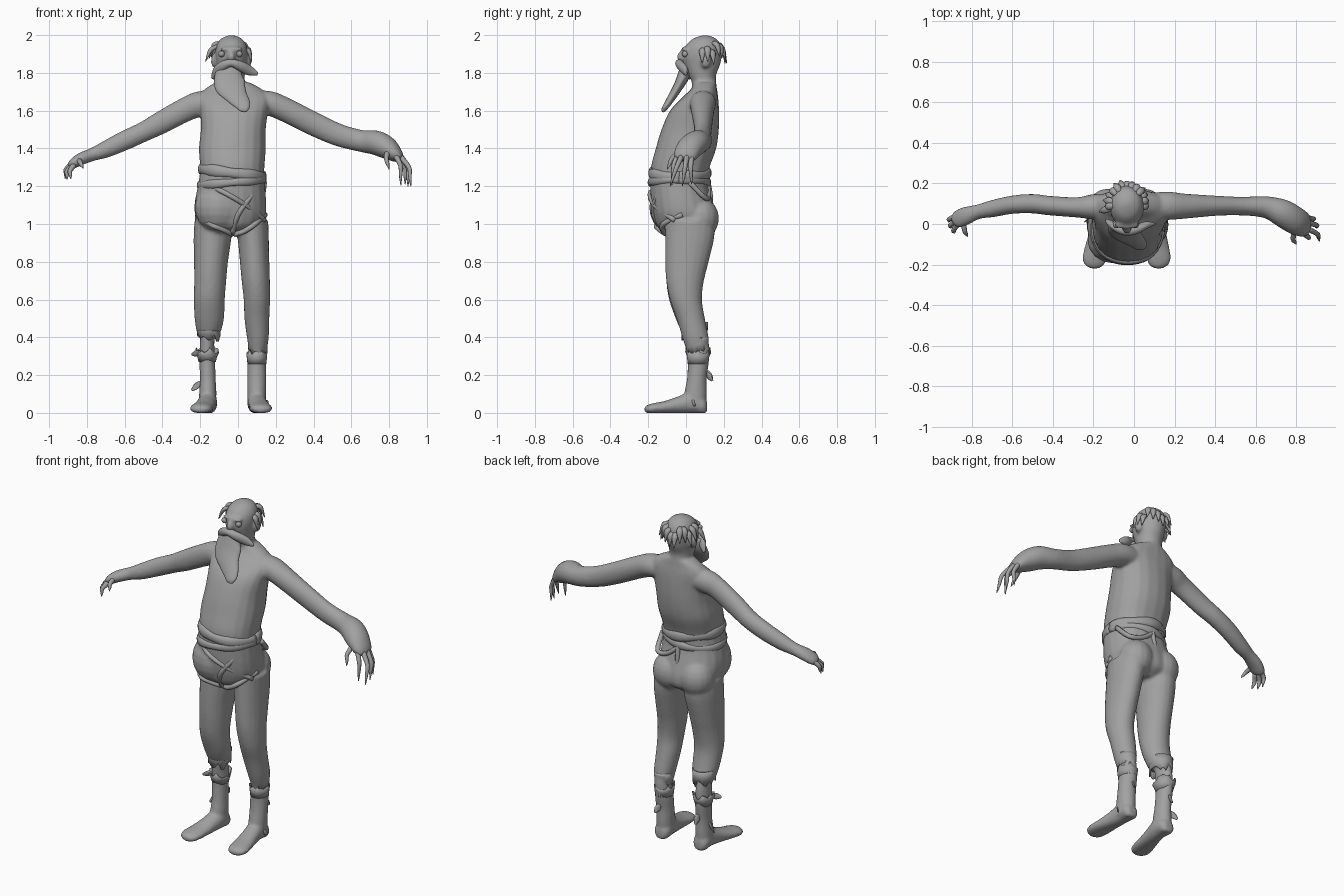
import bpy, bmesh, math, random
from mathutils import Vector

random.seed(4)
X, Y, Z = Vector((1, 0, 0)), Vector((0, 1, 0)), Vector((0, 0, 1))
grey = bpy.data.materials.new("plain_grey")
grey.diffuse_color = (0.36, 0.36, 0.36, 1)


def spline(rows, steps):
    """Catmull-Rom samples through rows of numbers."""
    out = []
    for i in range(len(rows) - 1):
        a, b, c, d = (rows[max(0, min(len(rows) - 1, i + k))] for k in (-1, 0, 1, 2))
        for s in range(steps):
            t = s / steps
            out.append([0.5 * (2 * q + (r - p) * t + (2 * p - 5 * q + 4 * r - e) * t * t
                               + (3 * q - p - 3 * r + e) * t ** 3)
                        for p, q, r, e in zip(a, b, c, d)])
    return out + [list(rows[-1])]


def loft(bm, rows, ref=Y, axis=None, sides=20, steps=4, power=1.0):
    """Closed skin through ellipses (x, y, z, radius along ref, other radius)."""
    rows = spline(rows, steps)
    pts = [Vector(r[:3]) for r in rows]
    rings = []
    for i, r in enumerate(rows):
        t = axis or (pts[min(i + 1, len(pts) - 1)] - pts[max(i - 1, 0)]).normalized()
        u = (ref - t * ref.dot(t)).normalized()
        v = t.cross(u)
        ring = []
        for k in range(sides):
            a = 2 * math.pi * k / sides
            c, s = math.cos(a), math.sin(a)
            c, s = (math.copysign(abs(q) ** power, q) for q in (c, s))
            p = pts[i] + u * c * max(r[3], .002) + v * s * max(r[4], .002)
            p.z = max(p.z, 0)
            ring.append(bm.verts.new(p))
        rings.append(ring)
    for a, b in zip(rings, rings[1:]):
        for k in range(sides):
            j = (k + 1) % sides
            bm.faces.new((a[k], a[j], b[j], b[k]))
    bm.faces.new(rings[0][::-1])
    bm.faces.new(rings[-1])


def ball(bm, loc, size):
    new = bmesh.ops.create_uvsphere(bm, u_segments=16, v_segments=10, radius=1)["verts"]
    for v in new:
        v.co = Vector(loc) + Vector([a * b for a, b in zip(v.co, size)])


def finish(name, bm, voxel=0):
    bmesh.ops.recalc_face_normals(bm, faces=bm.faces)
    me = bpy.data.meshes.new(name)
    bm.to_mesh(me)
    bm.free()
    me.materials.append(grey)
    ob = bpy.data.objects.new(name, me)
    bpy.context.collection.objects.link(ob)
    for f in me.polygons:
        f.use_smooth = True
    if voxel:  # weld overlapping volumes into one soft skin
        m = ob.modifiers.new("weld", "REMESH")
        m.mode, m.voxel_size, m.use_smooth_shade = "VOXEL", voxel, True
        m = ob.modifiers.new("soften", "SMOOTH")
        m.factor, m.iterations = 0.5, 4
    return ob


# Torso, neck, head and arms
bm = bmesh.new()
loft(bm, [(-.03, -.04, 1.2, .165, .14), (-.03, -.03, 1.3, .17, .155), (-.03, 0, 1.4, .177, .16),
          (-.025, .022, 1.5, .172, .152), (-.02, .045, 1.6, .18, .13), (-.02, .075, 1.67, .19, .095),
          (-.025, .095, 1.715, .15, .068), (-.03, .1, 1.75, .09, .06)], X, Z, power=.88)
loft(bm, [(-.03, .1, 1.68, .085, .07), (-.033, .095, 1.75, .07, .065), (-.035, .085, 1.79, .072, .075),
          (-.035, .085, 1.84, .078, .095), (-.035, .085, 1.89, .084, .105), (-.035, .092, 1.94, .082, .095),
          (-.035, .097, 1.975, .062, .07), (-.035, .1, 1.993, .032, .035), (-.035, .1, 2, .005, .005)], X, Z)
loft(bm, [(-.1, .09, 1.64, .06, .06), (-.2, .085, 1.635, .062, .068), (-.28, .082, 1.605, .05, .064),
          (-.41, .09, 1.535, .048, .06), (-.5, .1, 1.488, .048, .053), (-.6, .095, 1.442, .045, .052),
          (-.7, .075, 1.395, .042, .045), (-.77, .06, 1.368, .036, .035), (-.83, .04, 1.345, .045, .033),
          (-.875, .02, 1.318, .042, .026), (-.89, .01, 1.305, .02, .012)])
loft(bm, [(.06, .09, 1.64, .06, .06), (.16, .09, 1.64, .07, .065), (.25, .088, 1.605, .062, .064),
          (.4, .09, 1.53, .05, .063), (.53, .088, 1.472, .046, .06), (.65, .083, 1.44, .054, .058),
          (.73, .055, 1.43, .068, .065), (.79, .02, 1.402, .07, .06), (.84, -.005, 1.362, .062, .038),
          (.86, -.012, 1.34, .04, .02)])
ball(bm, (-.035, -.02, 1.885), (.022, .028, .032))       # nose
ball(bm, (-.035, -.005, 1.925), (.065, .02, .014))       # brow
for s in (-1, 1):                                        # ears
    ball(bm, (-.035 + s * .088, .105, 1.865), (.02, .028, .04))
finish("upper_body", bm, .009)

# Trousers, bare shins and feet
bm = bmesh.new()
loft(bm, [(-.04, .02, .94, .07, .08), (-.04, .005, .98, .15, .15), (-.04, -.005, 1.04, .185, .168),
          (-.04, -.02, 1.11, .19, .165), (-.035, -.035, 1.2, .178, .155),
          (-.03, -.035, 1.28, .17, .155)], X, Z, power=.9)
for x in (-.13, .05):                                    # buttocks
    ball(bm, (x, .075, 1.03), (.1, .1, .11))
ball(bm, (-.1, -.08, 1.09), (.13, .115, .14))            # hanging cloth belly
legs = {
    "left": [(-.135, .02, 1.02, .095, .13), (-.135, .02, .93, .1, .13), (-.143, .005, .8, .09, .115),
             (-.147, -.005, .7, .085, .1), (-.152, -.005, .6, .082, .085), (-.152, .02, .5, .078, .075),
             (-.155, .045, .43, .065, .07)],
    "right": [(.07, .02, 1.02, .09, .13), (.08, .02, .93, .083, .13), (.088, .005, .8, .078, .115),
              (.094, -.005, .7, .075, .1), (.1, 0, .6, .07, .085), (.1, .025, .5, .066, .075),
              (.105, .05, .4, .058, .07), (.105, .06, .34, .048, .06)]}
shins = {
    "left": [(-.155, .04, .5, .045, .05), (-.163, .06, .38, .038, .058), (-.163, .065, .28, .042, .055),
             (-.16, .057, .18, .042, .052), (-.16, .05, .1, .046, .06), (-.165, .045, .03, .045, .06)],
    "right": [(.105, .04, .45, .045, .05), (.105, .063, .35, .045, .062), (.1, .065, .26, .05, .055),
              (.1, .057, .18, .05, .052), (.1, .05, .1, .05, .06), (.1, .045, .03, .05, .06)]}
for side in legs:
    loft(bm, legs[side], X, Z)
    loft(bm, shins[side], X, Z)
for x, dx in ((-.16, -.035), (.1, .022)):                # feet
    loft(bm, [(x, .112, .03, .025, .028), (x, .09, .04, .046, .05), (x, .03, .055, .05, .058),
              (x + dx * .3, -.04, .042, .052, .046), (x + dx * .7, -.11, .03, .058, .034),
              (x + dx, -.17, .024, .06, .028), (x + dx, -.205, .02, .045, .022),
              (x + dx, -.22, .018, .015, .012)], X, -Y)
finish("trousers_and_feet", bm, .009)

# Fingers: base, knuckle, tip
hands = {
    "left": [((-.875, .04, 1.32), (-.91, .025, 1.29), (-.915, .01, 1.24)),
             ((-.875, .02, 1.31), (-.905, -.005, 1.28), (-.905, -.02, 1.235)),
             ((-.87, .0, 1.31), (-.89, -.03, 1.28), (-.885, -.045, 1.24)),
             ((-.84, .0, 1.335), (-.835, -.035, 1.325), (-.82, -.062, 1.295))],
    "right": [((.85, .03, 1.36), (.885, .025, 1.3), (.885, .03, 1.21)),
              ((.86, .005, 1.36), (.9, -.005, 1.3), (.9, -.02, 1.2)),
              ((.86, -.025, 1.355), (.905, -.05, 1.3), (.915, -.085, 1.2)),
              ((.835, -.045, 1.36), (.86, -.065, 1.31), (.862, -.075, 1.205)),
              ((.79, -.04, 1.375), (.785, -.075, 1.345), (.8, -.1, 1.29))]}
for side, fingers in hands.items():
    bm = bmesh.new()
    for a, b, c in fingers:
        mid = [(p + q) / 2 for p, q in zip(b, c)]
        loft(bm, [(*a, .015, .015), (*b, .012, .012), (*mid, .009, .009), (*c, .002, .002)], Y, sides=8)
    finish(side + "_fingers", bm)

# Beard sweeping forward and to one side
bm = bmesh.new()
loft(bm, [(-.045, .0, 1.83, .06, .03), (-.05, -.015, 1.78, .075, .032), (-.04, -.04, 1.73, .082, .026),
          (-.01, -.07, 1.68, .06, .022), (.02, -.095, 1.64, .045, .018), (.035, -.115, 1.61, .03, .014),
          (.042, -.122, 1.595, .008, .006)], X)
finish("beard", bm)

# Moustache drooping to both sides
bm = bmesh.new()
loft(bm, [(-.135, .02, 1.77, .006, .008), (-.11, .0, 1.81, .016, .025), (-.075, -.025, 1.84, .02, .025),
          (-.035, -.035, 1.852, .022, .02), (.01, -.028, 1.838, .022, .026), (.06, -.005, 1.812, .018, .026),
          (.105, .0, 1.795, .004, .008)])
finish("moustache", bm)

# Eyes
bm = bmesh.new()
for s in (-1, 1):
    ball(bm, (-.04 + s * .047, -.004, 1.9), (.017, .017, .017))
finish("eyes", bm)

# Hair tufts around the back and sides of the bald head
bm = bmesh.new()
for i in range(13):
    a = math.radians(-8 + i * 196 / 12)
    c, s = math.cos(a), math.sin(a)
    z = 1.92 + random.uniform(-.02, .03)
    out = random.uniform(.105, .122)
    loft(bm, [(-.035 + .07 * c, .1 + .07 * s, z + .01, .014, .014),
              (-.035 + .095 * c, .1 + .1 * s, z, .018, .012),
              (-.035 + out * c, .1 + out * s, z - .06, .002, .002)], Z.cross(Vector((c, s, 0))), sides=8)
loft(bm, [(-.11, .08, 1.94, .015, .012), (-.145, .07, 1.92, .018, .012), (-.172, .06, 1.86, .002, .002)], sides=8)
finish("hair", bm)


def band(name, cx, cy, z, rx, ry, tilt, r, turns=40):
    """Rolled cloth hoop, tilted across x."""
    bm = bmesh.new()
    rows = []
    for k in range(turns + 1):
        a = 2 * math.pi * k / turns
        w = 1 + .15 * math.sin(5 * a)
        rows.append((cx + rx * math.cos(a), cy + ry * math.sin(a), z + tilt * math.cos(a), r * w, r * .6 * w))
    loft(bm, rows, Z, sides=10, steps=1)
    return finish(name, bm)


band("waist_roll", -.03, -.035, 1.27, .165, .15, -.02, .03)
band("waist_sash", -.033, -.037, 1.22, .172, .155, .015, .022)

# Crossing cloth folds of the loincloth
bm = bmesh.new()
folds = [[(.13, -.06, 1.24), (.07, -.15, 1.15), (0, -.17, 1.05), (-.03, -.11, .95)],
         [(-.19, -.09, 1.22), (-.08, -.185, 1.17), (.04, -.165, 1.1), (.14, -.06, 1.02)],
         [(-.205, -.03, 1.06), (-.15, -.15, 1.0), (-.08, -.14, .97), (-.03, -.1, .945)],
         [(.145, -.02, 1.05), (.09, -.12, 1.0), (.03, -.12, .96), (-.02, -.1, .945)],
         [(-.03, .11, 1.25), (-.035, .13, 1.14), (-.04, .12, 1.04), (-.04, .08, .95)],
         [(.14, .02, 1.22), (.12, .1, 1.14), (.04, .12, 1.15), (-.05, .115, 1.22)]]
for f in folds:
    loft(bm, [(*p, .014, .014) for p in f], Vector((.3, .9, .3)), sides=8)
finish("cloth_folds", bm)


def tatter(name, cx, cy, z0, z1, r0, r1, ragged):
    """Open ragged cuff of torn cloth."""
    bm = bmesh.new()
    n, rows = 24, []
    for j in range(3):
        t = j / 2
        r = r0 + (r1 - r0) * t
        rows.append([bm.verts.new((cx + r * math.cos(2 * math.pi * k / n),
                                   cy + r * 1.1 * math.sin(2 * math.pi * k / n),
                                   z0 + (z1 - z0) * t + (random.uniform(-ragged, ragged) if j == 2 else 0)))
                     for k in range(n)])
    for a, b in zip(rows, rows[1:]):
        for k in range(n):
            bm.faces.new((a[k], a[(k + 1) % n], b[(k + 1) % n], b[k]))
    ob = finish(name, bm)
    ob.modifiers.new("cloth", "SOLIDIFY").thickness = .006


tatter("left_knee_cuff", -.155, .045, .48, .4, .066, .062, .025)
tatter("right_knee_cuff", .105, .06, .4, .33, .055, .05, .02)
tatter("left_ankle_wrap", -.163, .064, .27, .33, .045, .062, .016)
tatter("right_ankle_wrap", .1, .064, .26, .32, .05, .056, .014)

# Loose rag ends at ankles
bm = bmesh.new()
for p, q in (((-.2, .06, .16), (-.245, .08, .12)), ((-.2, .04, .32), (-.245, .01, .31)),
             ((.1, .11, .21), (.11, .14, .17)), ((-.16, .11, .22), (-.16, .14, .17)),
             ((.14, .03, .06), (.16, .05, .04))):
    m = [(a + b) / 2 for a, b in zip(p, q)]
    loft(bm, [(*p, .012, .006), (*m, .018, .004), (*q, .006, .002)], Z + X * .3, sides=8)
finish("rag_ends", bm)
